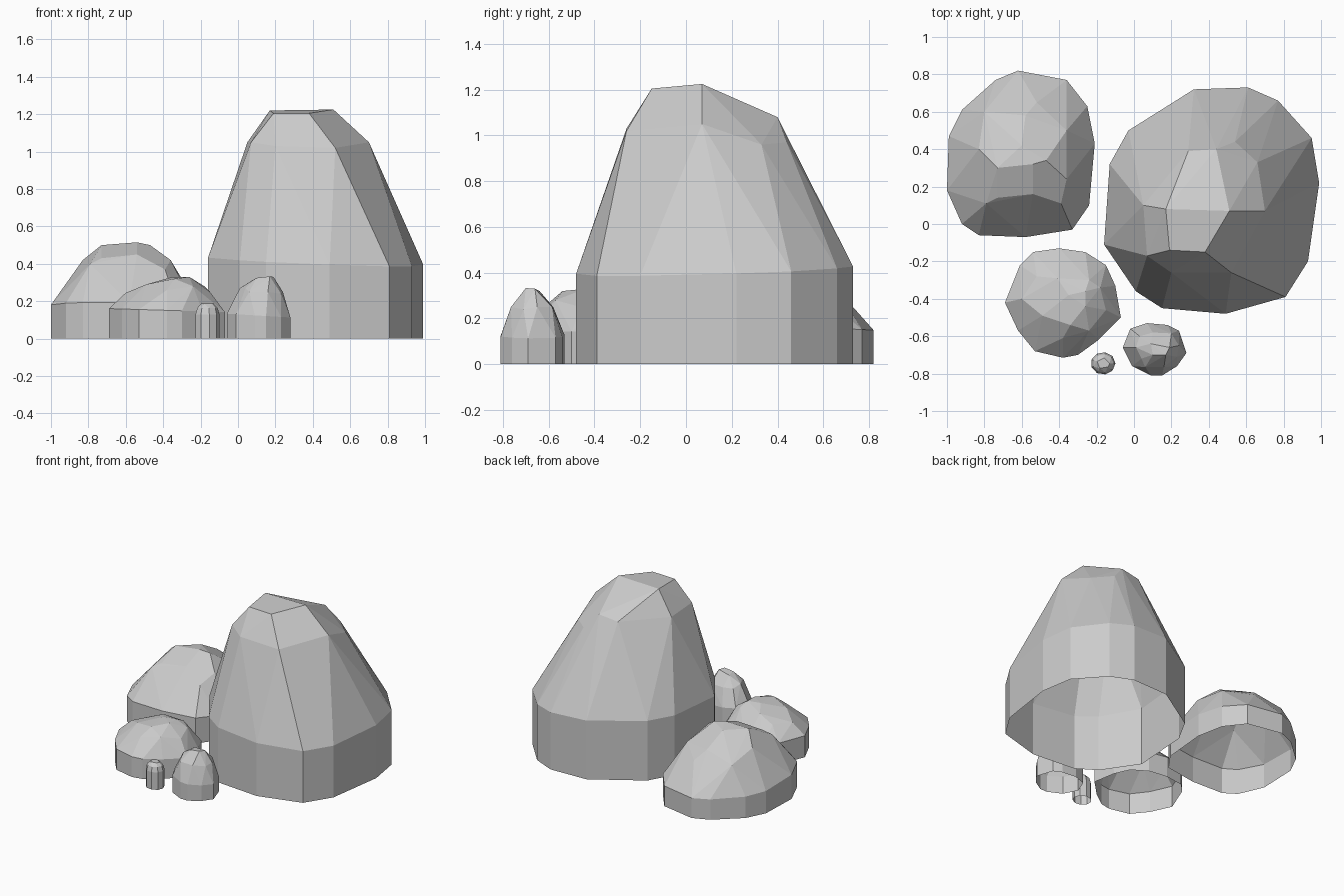
import bpy, bmesh, math


def rock(name, outline, belt, dome):
    """Faceted boulder: upright wall up to a tilted belt plane, convex dome above, open base."""
    z0, sx, sy = belt
    pts = [(x, y, 0) for x, y in outline]
    pts += [(x, y, z0 + sx * x + sy * y) for x, y in outline]
    pts += dome
    bm = bmesh.new()
    for p in pts:
        bm.verts.new(p)
    hull = bmesh.ops.convex_hull(bm, input=bm.verts[:])
    loose = [v for v in bm.verts if not v.link_faces]
    bmesh.ops.delete(bm, geom=loose, context='VERTS')
    bmesh.ops.recalc_face_normals(bm, faces=bm.faces[:])
    # open underside
    base = [f for f in bm.faces if all(v.co.z < 1e-4 for v in f.verts)]
    bmesh.ops.delete(bm, geom=base, context='FACES')
    # merge nearly flat triangles into larger facets
    bmesh.ops.dissolve_limit(bm, angle_limit=math.radians(3),
                             verts=bm.verts[:], edges=bm.edges[:])
    me = bpy.data.meshes.new(name)
    bm.to_mesh(me)
    bm.free()
    ob = bpy.data.objects.new(name, me)
    bpy.context.collection.objects.link(ob)
    return ob


# tall boulder on the right
rock("large_boulder",
     [(-.16, -.11), (-.13, .32), (-.03, .50), (.32, .72), (.61, .73), (.77, .66), (.95, .46),
      (.99, .22), (.93, -.20), (.81, -.39), (.49, -.48), (.15, -.45), (.01, -.36)],
     (.43, -.04, .03),
     [(.17, .08, 1.22), (.19, -.14, 1.205), (.38, -.15, 1.205), (.51, .07, 1.225),
      (.29, .39, 1.06), (.44, .40, 1.08), (.54, .44, .97), (.66, .33, .96),
      (.70, .07, 1.05), (.52, -.26, 1.02), (.20, -.26, 1.03), (.07, -.17, 1.05),
      (.05, .10, 1.05)])

# broad boulder at the back left
rock("back_boulder",
     [(-1, .18), (-.99, .47), (-.92, .61), (-.74, .77), (-.62, .82), (-.36, .77), (-.25, .63),
      (-.21, .43), (-.24, .10), (-.33, -.03), (-.58, -.07), (-.83, -.06), (-.92, 0)],
     (.19, 0, -.05),
     [(-.73, .30, .50), (-.60, .42, .50), (-.54, .32, .515), (-.47, .34, .50),
      (-.80, .60, .36), (-.58, .58, .41), (-.83, .40, .42), (-.79, .11, .40),
      (-.73, .14, .43), (-.54, .16, .45), (-.39, .11, .37), (-.36, .24, .42),
      (-.36, .50, .38), (-.52, .65, .34), (-.72, .68, .28), (-.60, .72, .26)])

# middle boulder in front
rock("middle_boulder",
     [(-.69, -.42), (-.61, -.22), (-.54, -.15), (-.40, -.13), (-.26, -.15), (-.15, -.22),
      (-.10, -.33), (-.07, -.50), (-.19, -.62), (-.30, -.70), (-.38, -.715), (-.53, -.68),
      (-.62, -.57)],
     (.14, -.03, 0),
     [(-.35, -.38, .33), (-.26, -.36, .33), (-.26, -.44, .33), (-.34, -.54, .32),
      (-.41, -.29, .30), (-.24, -.30, .30), (-.18, -.34, .28), (-.15, -.46, .25),
      (-.24, -.57, .28), (-.38, -.61, .26), (-.49, -.49, .29), (-.60, -.40, .245),
      (-.52, -.28, .25)])

# small upright stone
rock("small_stone",
     [(-.06, -.66), (-.02, -.56), (.07, -.53), (.18, -.54), (.24, -.57), (.28, -.69),
      (.23, -.76), (.15, -.81), (.09, -.81), (-.01, -.76)],
     (.13, -.06, 0),
     [(.19, -.66, .33), (.17, -.70, .333), (.09, -.64, .32), (.10, -.70, .325),
      (.01, -.66, .27), (.03, -.60, .25), (.10, -.58, .25), (.20, -.585, .25),
      (.24, -.65, .25), (.23, -.71, .24), (.04, -.72, .27), (.06, -.765, .25),
      (.16, -.765, .25)])

# pebble
ring = [(math.cos(i * math.tau / 9), math.sin(i * math.tau / 9)) for i in range(9)]
rock("pebble",
     [(-.165 + .066 * c, -.745 + .06 * s) for c, s in ring],
     (.13, 0, 0),
     [(-.165 + .056 * c, -.745 + .05 * s, .165) for c, s in ring]
     + [(-.165 + .035 * c, -.745 + .03 * s, .187) for c, s in ring[::2]])
